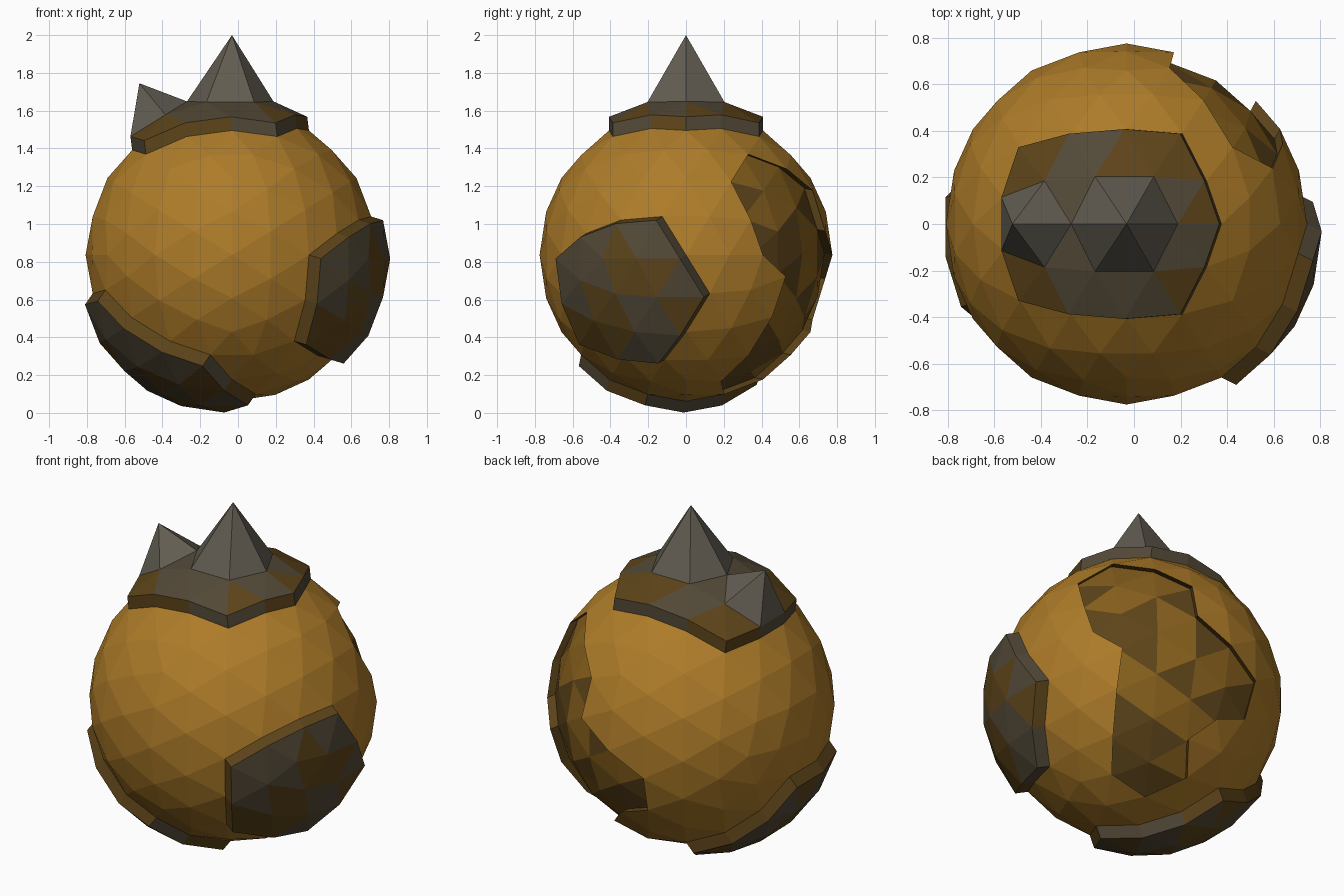
import bpy, bmesh, random
from math import atan
from mathutils import Vector, Matrix

if "Cube" in bpy.data.objects:
    bpy.data.objects.remove(bpy.data.objects["Cube"])

random.seed(4)
R, CENTRE = 0.775, Vector((-0.032, 0, 0.836))
GOLD, BROWN, GREY, RUST, STONE = range(5)
COLOURS = [("gold", (0.42, 0.20, 0.022)), ("brown", (0.11, 0.058, 0.010)),
           ("grey_brown", (0.085, 0.066, 0.038)), ("rust", (0.24, 0.115, 0.012)),
           ("stone", (0.12, 0.107, 0.082))]

# Geodesic ball, turned so the middle of a base edge points straight up
bm = bmesh.new()
bmesh.ops.create_icosphere(bm, subdivisions=3, radius=1.0,
                           matrix=Matrix.Rotation(-atan(0.618034), 4, 'Y'))


def nearest(p):
    p = Vector(p)
    return min(bm.verts, key=lambda v: (v.co - p).length)


def ring(p):
    v = nearest(p)
    return {v} | {e.other_vert(v) for e in v.link_edges}


def touching(verts):
    return {f for v in verts for f in v.link_faces}


# Patches of triangles, each gathered around a few ball vertices
top_patch = touching(ring((0, 0, 1)) | {nearest(p) for p in (
    (-.526, 0, .851), (-.443, .239, .864), (-.443, -.239, .864))})
side_patch = touching(ring((.864, -.443, -.239)))
low_patch = touching(ring((-.526, 0, -.851)) | ring((-.68, -.148, -.717))
                     | ring((-.443, -.239, -.864)))
hollow_patch = touching({nearest(p) for p in (
    (.688, .588, .425), (.5, .809, .309), (.717, .682, .148), (.526, .851, 0),
    (.5, .809, -.309), (.26, .95, -.16), (0, .955, -.295),
    (.239, .864, -.443), (.425, .688, -.588), (.309, .5, -.809))})

for v in bm.verts:
    v.co = v.co * R + CENTRE
bm.normal_update()


def extrude(faces):
    faces = list(faces)
    geom = bmesh.ops.extrude_face_region(bm, geom=faces)["geom"]
    old = [f for f in faces if f.is_valid]
    if old:
        bmesh.ops.delete(bm, geom=old, context='FACES')
    cap = {g for g in geom if isinstance(g, bmesh.types.BMFace)}
    verts = {v for f in cap for v in f.verts}
    walls = {f for v in verts for f in v.link_faces} - cap
    return cap, verts, walls


def shift_patch(faces, height, cap_colours, wall_colours):
    """Push a patch out (plate) or in (hollow) along its mean normal."""
    direction = sum((f.normal * f.calc_area() for f in faces), Vector()).normalized()
    cap, verts, walls = extrude(faces)
    for v in verts:
        v.co += direction * height
    for f in cap:
        f.material_index = random.choice(cap_colours)
    for f in walls:
        f.material_index = random.choice(wall_colours)


# Raised plates and the sunken hollow
for patch in (top_patch, side_patch, low_patch):
    shift_patch(patch, 0.073, (BROWN, GREY), (BROWN, GREY))
shift_patch(hollow_patch, -0.05, (BROWN, RUST), (BROWN,))


# Spikes on the top plate
def spike(foot, tip, taper):
    foot_vert, tip = nearest(foot), Vector(tip)
    cap, verts, walls = extrude(foot_vert.link_faces)
    centre = min(verts, key=lambda v: (v.co - Vector(foot)).length)
    for v in verts:
        v.co = tip if v is centre else tip.lerp(v.co, taper)
    for f in cap | walls:
        f.material_index = STONE


spike((-0.046, 0, 1.68), (-0.032, 0, 2.0), 0.24)
spike((-0.455, 0, 1.565), (-0.522, 0, 1.745), 0.13)

bmesh.ops.recalc_face_normals(bm, faces=bm.faces[:])
mesh = bpy.data.meshes.new("plated_ball")
bm.to_mesh(mesh)
bm.free()
for name, rgb in COLOURS:
    mat = bpy.data.materials.new(name)
    mat.diffuse_color = (*rgb, 1)
    mat.use_nodes = True
    mat.node_tree.nodes["Principled BSDF"].inputs["Base Color"].default_value = mat.diffuse_color
    mesh.materials.append(mat)
bpy.context.collection.objects.link(bpy.data.objects.new("plated_ball", mesh))
